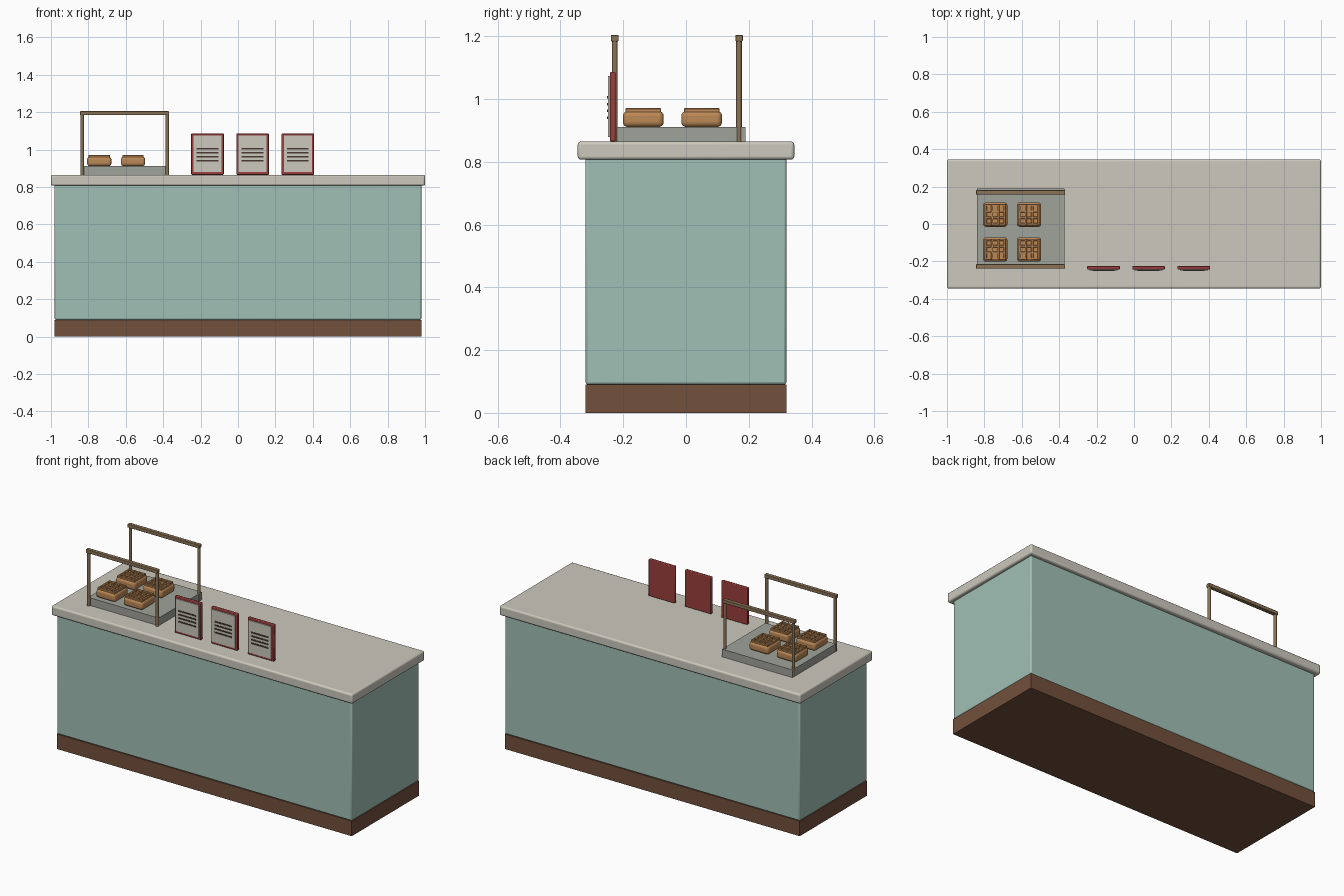
import bpy

cube = bpy.data.objects.get("Cube")
if cube:
    bpy.data.objects.remove(cube, do_unlink=True)


def linear(c):
    c /= 255
    return c / 12.92 if c <= 0.04045 else ((c + 0.055) / 1.055) ** 2.4


def material(name, *rgb):
    mat = bpy.data.materials.new(name)
    mat.use_nodes = True
    color = [linear(c) for c in rgb] + [1]
    mat.diffuse_color = color
    mat.node_tree.nodes["Principled BSDF"].inputs["Base Color"].default_value = color
    return mat


teal = material("teal paint", 160, 192, 182)
brown = material("brown plinth", 114, 80, 60)
stone = material("pale stone", 204, 201, 189)
grey = material("grey tray", 160, 162, 155)
bronze = material("aged bronze", 140, 116, 86)
pastry = material("baked pastry", 188, 136, 86)
red = material("red board", 152, 62, 60)
ink = material("dark ink", 74, 58, 52)


def finish(obj, name, mat, bevel=0, segments=2):
    obj.name = name
    obj.data.materials.append(mat)
    if bevel:
        mod = obj.modifiers.new("Bevel", "BEVEL")
        mod.width = bevel
        mod.segments = segments
        bpy.ops.object.shade_smooth_by_angle()
    return obj


def box(name, x, y, z, mat, bevel=0, segments=2):
    """Box from (min, max) pairs along each axis."""
    spans = (x, y, z)
    bpy.ops.mesh.primitive_cube_add(size=1, location=[(a + b) / 2 for a, b in spans])
    obj = bpy.context.object
    obj.scale = [b - a for a, b in spans]
    bpy.ops.object.transform_apply(location=False, rotation=False, scale=True)
    return finish(obj, name, mat, bevel, segments)


# Counter
box("counter_plinth", (-0.98, 0.98), (-0.32, 0.32), (0, 0.09), brown)
box("counter_body", (-0.98, 0.98), (-0.32, 0.32), (0.09, 0.815), teal, 0.008)
box("countertop", (-1, 1), (-0.345, 0.345), (0.807, 0.865), stone, 0.01, 3)

# Serving tray with two handle frames
box("tray", (-0.84, -0.372), (-0.222, 0.189), (0.865, 0.911), grey)
for side, y in (("front", -0.227), ("back", 0.169)):
    box(side + "_rail", (-0.845, -0.368), (y - 0.012, y + 0.012), (1.184, 1.205), bronze, 0.003)
    for end, x in (("right", -0.833), ("left", -0.378)):
        bpy.ops.mesh.primitive_cylinder_add(vertices=16, radius=0.009, depth=0.325,
                                            location=(x, y, 1.0275))
        finish(bpy.context.object, f"{side}_{end}_post", bronze)
        bpy.ops.object.shade_smooth_by_angle()

# Pastries with a raised lattice on top
for x in (-0.742, -0.561):
    for y in (-0.136, 0.05):
        box("pastry", (x - 0.065, x + 0.065), (y - 0.065, y + 0.065),
            (0.911, 0.962), pastry, 0.016, 4)
        for i in range(4):
            d = (i - 1.5) * 0.034
            box("lattice_long", (x + d - 0.006, x + d + 0.006), (y - 0.057, y + 0.057),
                (0.956, 0.971), pastry, 0.002, 1)
            box("lattice_cross", (x - 0.057, x + 0.057), (y + d - 0.006, y + d + 0.006),
                (0.956, 0.97), pastry, 0.002, 1)

# Standing menu boards with printed lines
for x in (-0.163, 0.078, 0.32):
    box("menu_board", (x - 0.087, x + 0.087), (-0.243, -0.224), (0.865, 1.086), red, 0.004)
    box("menu_sheet", (x - 0.075, x + 0.075), (-0.249, -0.242), (0.88, 1.074), stone)
    for i in range(4):
        z = 0.941 + i * 0.0215
        box("menu_line", (x - 0.058, x + 0.058), (-0.252, -0.248), (z - 0.004, z + 0.004), ink)
